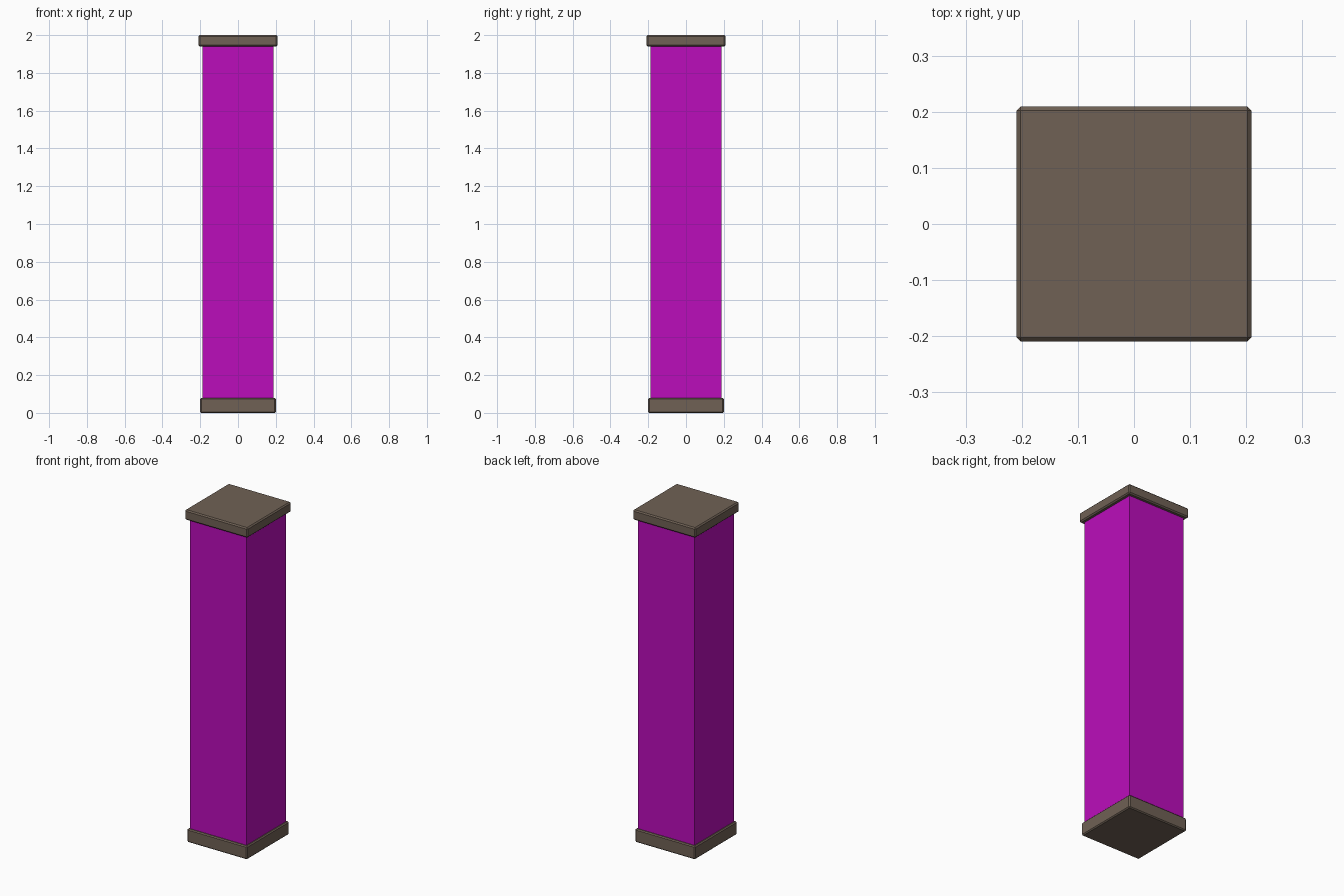
import bpy

if "Cube" in bpy.data.objects:
    bpy.data.objects.remove(bpy.data.objects["Cube"])


def material(name, color):
    m = bpy.data.materials.new(name)
    m.diffuse_color = (*color, 1)
    m.use_nodes = True
    m.node_tree.nodes["Principled BSDF"].inputs["Base Color"].default_value = m.diffuse_color
    return m


def box(name, half, z0, z1, mat, bevel=0):
    bpy.ops.mesh.primitive_cube_add(size=1, location=(0, 0, (z0 + z1) / 2))
    ob = bpy.context.object
    ob.name = name
    ob.scale = (half * 2, half * 2, z1 - z0)
    bpy.ops.object.transform_apply(location=False, rotation=False, scale=True)
    ob.data.materials.append(mat)
    if bevel:
        mod = ob.modifiers.new("edge_chamfer", 'BEVEL')
        mod.width = bevel
        mod.segments = 1
    return ob


trim = material("brown_trim", (0.16, 0.12, 0.09))
magenta = material("magenta_panel", (0.50, 0.004, 0.50))

# Square shaft, running inside the base and cap
box("shaft", 0.188, 0.002, 1.96, magenta)
# Chamfered base and slightly wider cap
box("base", 0.20, 0.0, 0.08, trim, 0.006)
box("cap", 0.209, 1.94, 2.0, trim, 0.007)
